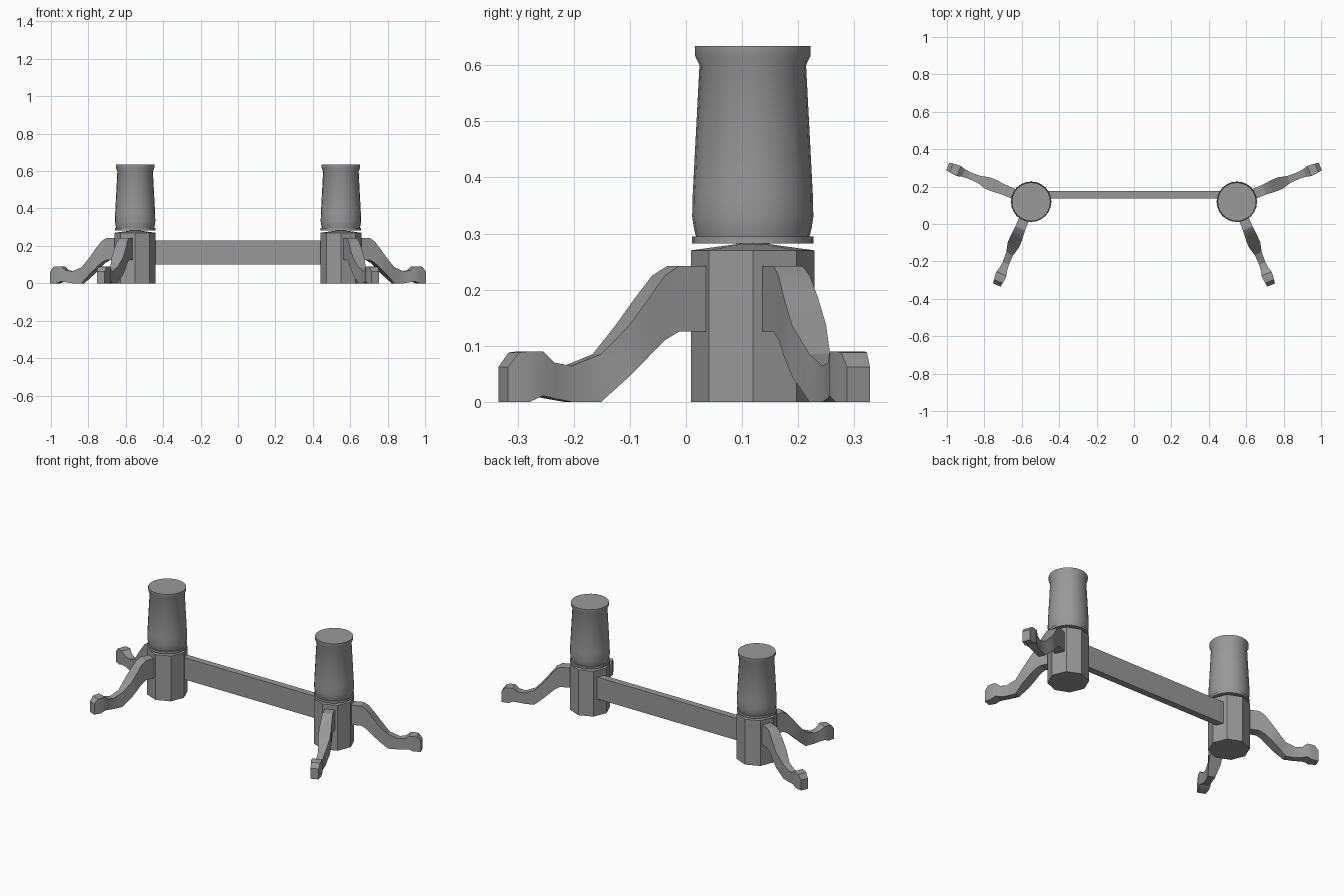
import bpy
import math
from mathutils import Vector

cube = bpy.data.objects.get("Cube")
if cube:
    bpy.data.objects.remove(cube, do_unlink=True)

grey = bpy.data.materials.new("plain grey")
grey.use_nodes = True
grey.diffuse_color = (0.32, 0.32, 0.32, 1)
grey.node_tree.nodes["Principled BSDF"].inputs["Base Color"].default_value = grey.diffuse_color

POST = Vector((0.55, 0.119, 0))


def make(name, rings, mirror=True, smooth=None):
    """Skin a list of equal-sized rings into a closed solid."""
    n = len(rings[0])
    verts = [v for ring in rings for v in ring]
    faces = [tuple(range(n))[::-1], tuple(range(len(verts) - n, len(verts)))]
    for k in range(len(rings) - 1):
        for i in range(n):
            a, b = k * n + i, k * n + (i + 1) % n
            faces.append((a, b, b + n, a + n))
    mesh = bpy.data.meshes.new(name)
    mesh.from_pydata(verts, [], faces)
    mesh.materials.append(grey)
    obj = bpy.data.objects.new(name, mesh)
    bpy.context.collection.objects.link(obj)
    if smooth:
        bpy.ops.object.select_all(action='DESELECT')
        obj.select_set(True)
        bpy.context.view_layer.objects.active = obj
        bpy.ops.object.shade_smooth_by_angle(angle=math.radians(smooth))
    if mirror:
        obj.modifiers.new("Mirror", 'MIRROR').use_mirror_merge = False
    return obj


def lathe(name, profile, sides, smooth=None):
    """Stack rings of (radius, height) around the post axis."""
    step = math.tau / sides
    rings = [[POST + Vector((r * math.cos(i * step), r * math.sin(i * step), z))
              for i in range(sides)] for r, z in profile]
    return make(name, rings, smooth=smooth)


# Octagonal posts with a shallow pointed cap
lathe("post", [(0.11, 0), (0.11, 0.27), (0.03, 0.281)], 8)
lathe("neck", [(0.03, 0.278), (0.03, 0.285)], 24, 35)

# Turned drums on the posts
lathe("drum_base", [(0.108, 0.282), (0.108, 0.295)], 24, 35)
lathe("drum", [(0.101, 0.294), (0.105, 0.31), (0.108, 0.33), (0.107, 0.37),
               (0.095, 0.6), (0.103, 0.617), (0.103, 0.634)], 24, 35)

# Curved legs: distance from post, top, bottom, half width
LEG = [
    (0.080, 0.242, 0.125, 0.027), (0.157, 0.242, 0.125, 0.028),
    (0.185, 0.225, 0.110, 0.030), (0.217, 0.185, 0.081, 0.033),
    (0.254, 0.137, 0.046, 0.033), (0.304, 0.085, 0.000, 0.020),
    (0.360, 0.064, 0.000, 0.018), (0.395, 0.070, 0.006, 0.022),
    (0.420, 0.090, 0.011, 0.029), (0.445, 0.090, 0.000, 0.028),
    (0.464, 0.088, 0.000, 0.025), (0.485, 0.062, 0.000, 0.022),
]


def leg(name, degrees):
    a = math.radians(degrees)
    out = Vector((math.cos(a), math.sin(a), 0))
    side = Vector((-out.y, out.x, 0))
    root = Vector((0.548, 0.122, 0))
    up = Vector((0, 0, 1))
    rings = [[root + out * r + side * s * w + up * z
              for s, z in ((-1, lo), (1, lo), (1, hi), (-1, hi))]
             for r, hi, lo, w in LEG]
    make(name, rings, smooth=25)


leg("back_leg", 22.5)
leg("front_leg", -67.5)

# Stretcher joining the posts, set behind their axes
make("stretcher", [[Vector((x, y, z)) for y, z in
                    ((0.137, 0.1), (0.176, 0.1), (0.176, 0.23), (0.137, 0.23))]
                   for x in (-0.48, 0.48)], mirror=False)
